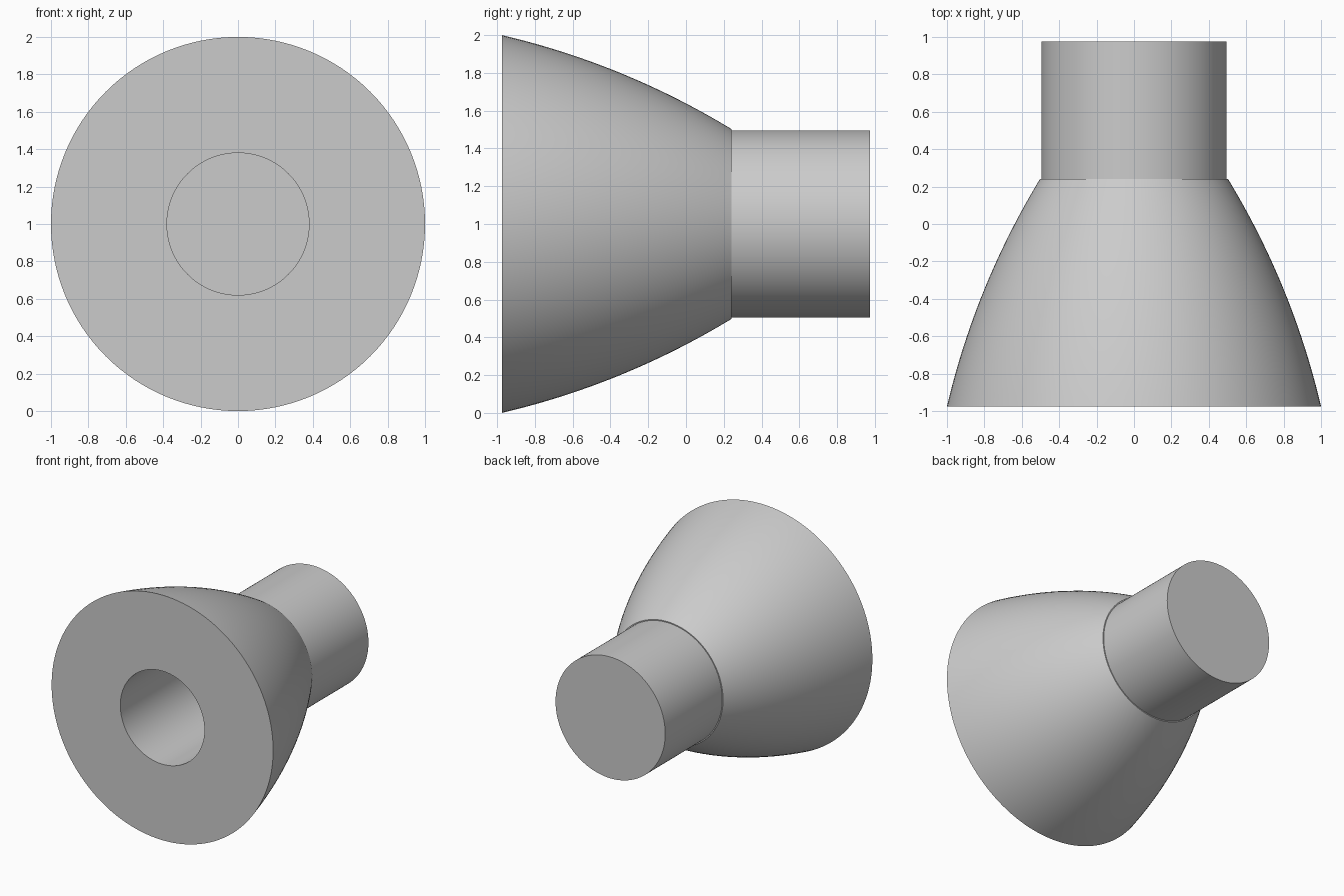
import bpy, bmesh, math
from mathutils import Vector, Matrix

cube = bpy.data.objects.get("Cube")
if cube:
    bpy.data.objects.remove(cube, do_unlink=True)

SEGMENTS = 128
FRONT, SHOULDER, BACK = -0.975, 0.24, 0.975
RIM_R, THROAT_R, NECK_R, BORE_R = 1.0, 0.503, 0.495, 0.38
BULGE = 0.052

grey = bpy.data.materials.new("light grey")
grey.use_nodes = True
grey.diffuse_color = (0.6, 0.6, 0.6, 1)
grey.node_tree.nodes["Principled BSDF"].inputs["Base Color"].default_value = (0.6, 0.6, 0.6, 1)


def lathe(name, profile):
    """Spin (radius, y) points around the horizontal y axis at height 1."""
    bm = bmesh.new()
    verts = [bm.verts.new((r, y, 0)) for r, y in profile]
    edges = [bm.edges.new(pair) for pair in zip(verts, verts[1:])]
    bmesh.ops.spin(bm, geom=verts + edges, cent=(0, 0, 0), axis=(0, 1, 0),
                   angle=math.tau, steps=SEGMENTS, use_duplicate=False)
    bmesh.ops.remove_doubles(bm, verts=bm.verts, dist=0.0001)
    bmesh.ops.transform(bm, matrix=Matrix.Translation((0, 0, 1)), verts=bm.verts)
    bmesh.ops.recalc_face_normals(bm, faces=bm.faces)
    mesh = bpy.data.meshes.new(name)
    bm.to_mesh(mesh)
    bm.free()
    mesh.materials.append(grey)
    obj = bpy.data.objects.new(name, mesh)
    bpy.context.collection.objects.link(obj)
    bpy.ops.object.select_all(action='DESELECT')
    obj.select_set(True)
    bpy.context.view_layer.objects.active = obj
    bpy.ops.object.shade_smooth_by_angle(angle=math.radians(25))


def bowed(a, b, bulge, steps=24):
    """Shallow outward arc from a to b."""
    a, b = Vector(a), Vector(b)
    side = Vector((b.y - a.y, a.x - b.x)).normalized()
    points = []
    for i in range(steps + 1):
        t = i / steps
        points.append(tuple(a.lerp(b, t) + side * bulge * 4 * t * (1 - t)))
    return points


# Flared bell with a blind bore, joined to a straight closed neck
bell = bowed((RIM_R, FRONT), (THROAT_R, SHOULDER), BULGE)
bore = [(0, SHOULDER), (BORE_R, SHOULDER), (BORE_R, FRONT)]
neck = [(NECK_R, SHOULDER), (NECK_R, BACK), (0, BACK)]
lathe("flared_bell_with_neck", bore + bell + neck)
